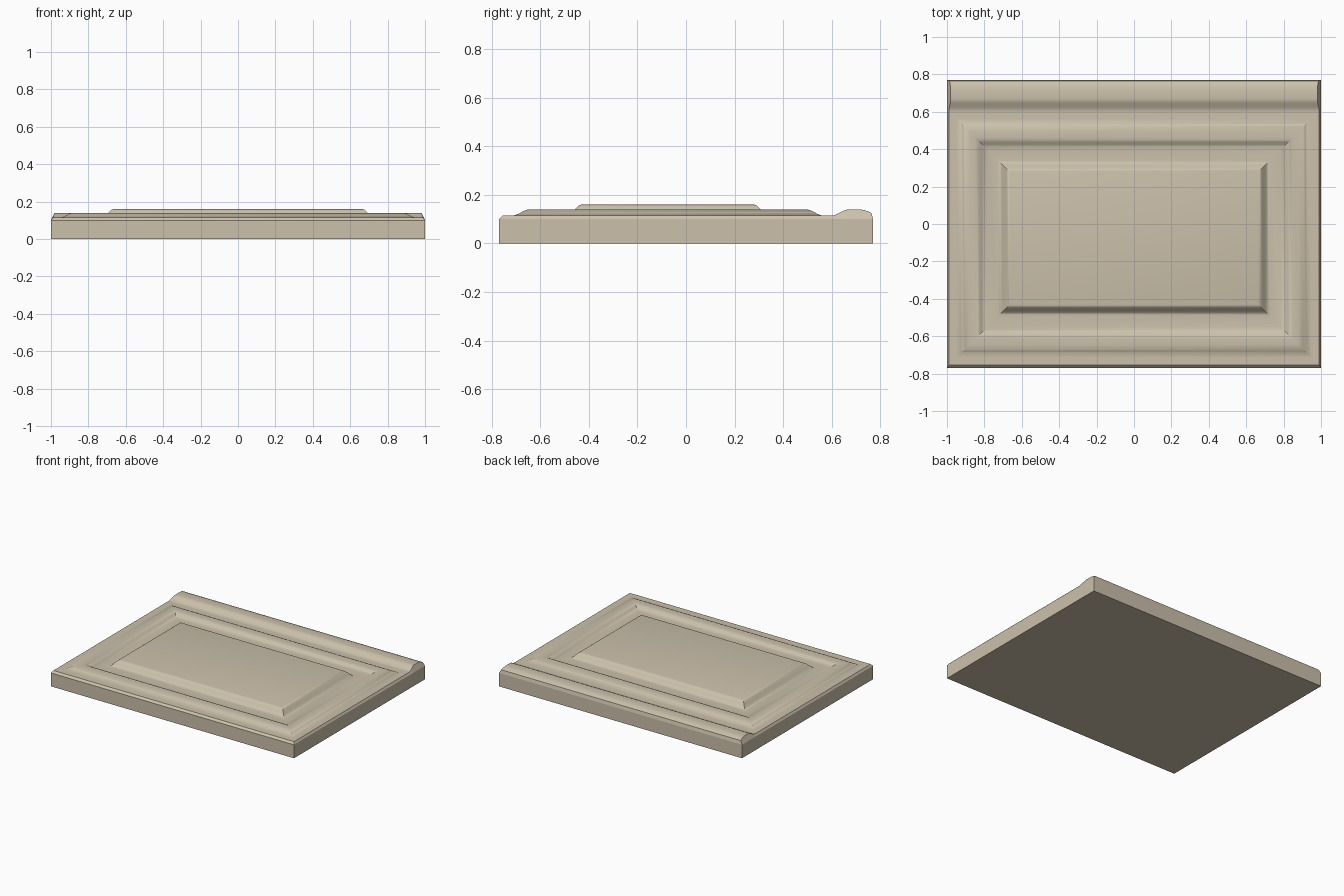
import bpy, bmesh

if "Cube" in bpy.data.objects:
    bpy.data.objects.remove(bpy.data.objects["Cube"])

W, D = 1.0, 0.77            # half width, half depth
SLAB, FLAT, RIDGE, PANEL = 0.10, 0.115, 0.14, 0.16
CY = -0.075                 # centre of the raised panel
SEAM = 0.60                 # where the back rail begins

stone = bpy.data.materials.new("warm beige stone")
stone.diffuse_color = (0.60, 0.53, 0.41, 1)
stone.use_nodes = True
stone.node_tree.nodes["Principled BSDF"].inputs["Base Color"].default_value = stone.diffuse_color


def finish(name, bm):
    bmesh.ops.remove_doubles(bm, verts=bm.verts, dist=1e-5)
    bmesh.ops.recalc_face_normals(bm, faces=bm.faces)
    me = bpy.data.meshes.new(name)
    bm.to_mesh(me)
    bm.free()
    me.materials.append(stone)
    ob = bpy.data.objects.new(name, me)
    bpy.context.collection.objects.link(ob)
    bpy.ops.object.select_all(action='DESELECT')
    bpy.context.view_layer.objects.active = ob
    ob.select_set(True)
    bpy.ops.object.shade_smooth_by_angle(angle=0.61)
    return ob


def ring(bm, hx, y0, y1, z):
    return [bm.verts.new(p) for p in
            ((-hx, y0, z), (hx, y0, z), (hx, y1, z), (-hx, y1, z))]


def bridge(bm, a, b):
    for i in range(4):
        j = (i + 1) % 4
        bm.faces.new((a[i], a[j], b[j], b[i]))


def s_curve(a, b, za, zb, n=8):
    """Smooth moulding step from a to b, rising from za to zb."""
    out = []
    for i in range(n + 1):
        t = i / n
        out.append((a + (b - a) * t, za + (zb - za) * t * t * (3 - 2 * t)))
    return out


# Slab: flat underside and straight sides, left open beneath the mouldings
bm = bmesh.new()
low = ring(bm, W, -D, D, 0)
bm.faces.new(low[::-1])
bridge(bm, low, ring(bm, W, -D, D, SLAB))
finish("slab", bm)

# Moulded field: chamfered rim, raised border, groove and raised centre panel
bm = bmesh.new()
rings = [ring(bm, W, -D, SEAM, SLAB), ring(bm, W - 0.01, -D + 0.015, SEAM, FLAT)]
steps = (s_curve(0.255, 0.185, FLAT, RIDGE) + s_curve(0.155, 0.09, RIDGE, FLAT)
         + s_curve(0.03, -0.03, FLAT, PANEL))
for d, z in steps:
    rings.append(ring(bm, 0.695 + d, CY - 0.385 - d, CY + 0.385 + d, z))
for k, (a, b) in enumerate(zip(rings, rings[1:])):
    for i in range(4):
        if k == 0 and i == 2:
            continue        # open seam against the back rail
        j = (i + 1) % 4
        bm.faces.new((a[i], a[j], b[j], b[i]))
bm.faces.new(rings[-1])
finish("moulded_field", bm)

# Back rail: rounded strip with slightly tapered ends
bm = bmesh.new()
profile = s_curve(SEAM, 0.67, FLAT, RIDGE)
profile += [(0.715, 0.14), (0.735, 0.137), (0.752, 0.131), (0.764, 0.125), (D, SLAB)]
rows = []
for y, z in profile:
    hx = W - 0.01 - 0.01 * (z - FLAT) / (RIDGE - FLAT) if z > SLAB else W
    rows.append([bm.verts.new(p) for p in
                 ((-W, y, SLAB), (-hx, y, z), (hx, y, z), (W, y, SLAB))])
for a, b in zip(rows, rows[1:]):
    for i in range(3):
        q = [a[i], a[i + 1], b[i + 1], b[i]]
        if b is rows[-1] and i != 1:
            q = [a[i], a[i + 1], b[i]]      # ends close to a point at the back
        bm.faces.new(q)
finish("back_rail", bm)
